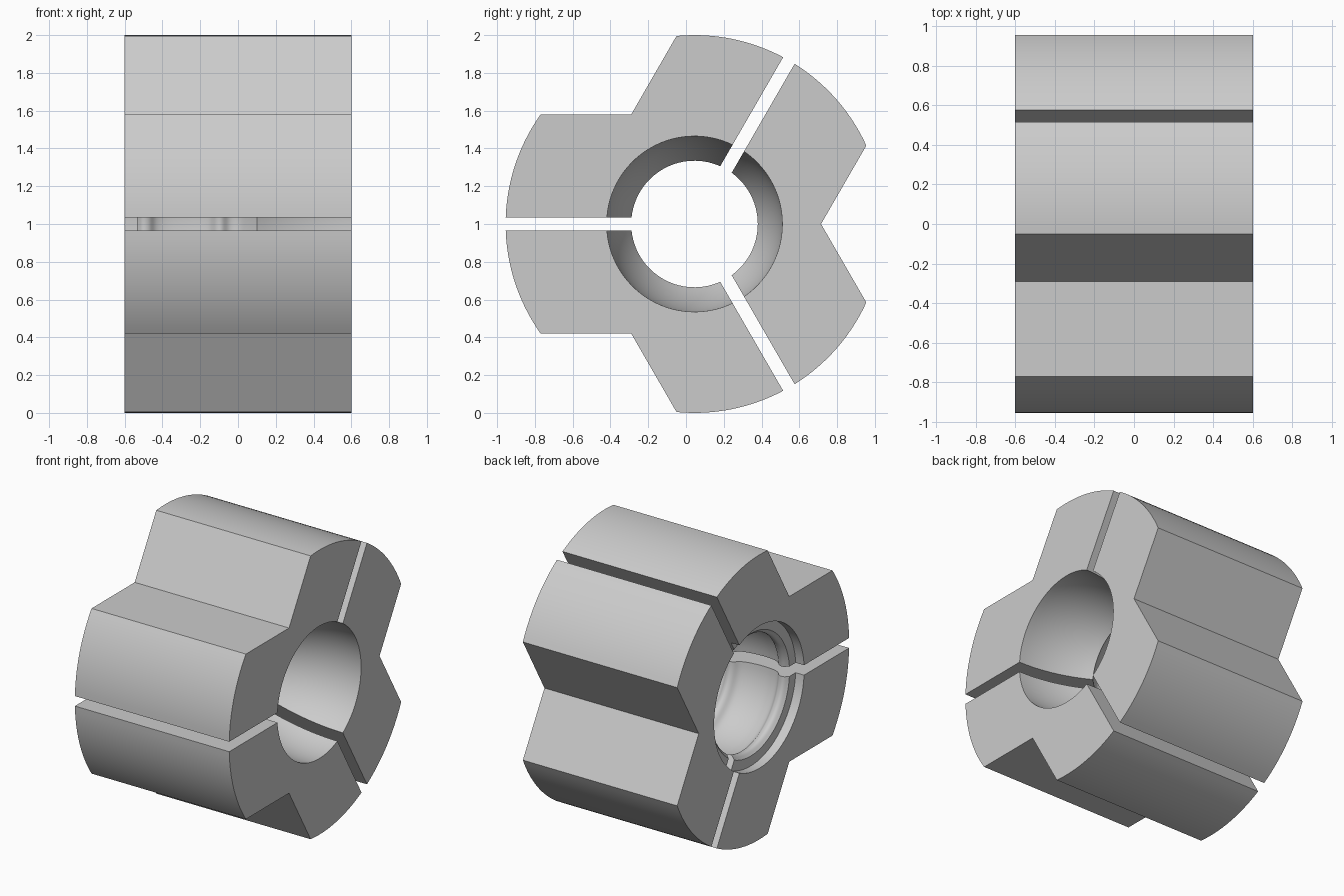
import bpy, bmesh, math
from mathutils import Vector

if "Cube" in bpy.data.objects:
    bpy.data.objects.remove(bpy.data.objects["Cube"])

HALF_LEN = 0.6      # half length along x
R_OUT = 1.0         # outer radius
SLOT = 0.035        # half width of the slots between jaws
NOTCH = 0.67        # distance of the notch bottom from the axis
AXIS_Y, AXIS_Z = 0.045, 1.0

grey = bpy.data.materials.new("plain_grey")
grey.diffuse_color = (0.6, 0.6, 0.6, 1)
grey.use_nodes = True
grey.node_tree.nodes["Principled BSDF"].inputs["Base Color"].default_value = grey.diffuse_color


def smooth_curve(pts, steps=5):
    """Catmull-Rom curve through (x, radius) points."""
    p = [Vector(q) for q in pts]
    p = [2 * p[0] - p[1]] + p + [2 * p[-1] - p[-2]]
    out = []
    for a, b, c, d in zip(p, p[1:], p[2:], p[3:]):
        for i in range(steps):
            t = i / steps
            out.append(0.5 * (2 * b + (c - a) * t + (2 * a - 5 * b + 4 * c - d) * t * t
                              + (3 * b - a - 3 * c + d) * t ** 3))
    return [tuple(v) for v in out] + [tuple(p[-2])]


# Bore profile: counterbore, two rounded ridges, throat, flared mouth
ridges = smooth_curve([(-0.535, 0.43), (-0.505, 0.405), (-0.47, 0.41), (-0.43, 0.445),
                       (-0.36, 0.462), (-0.25, 0.46), (-0.16, 0.44), (-0.115, 0.405),
                       (-0.085, 0.4), (-0.045, 0.425), (0.0, 0.422), (0.05, 0.385),
                       (0.1, 0.335)])
R_FLARE = 1.03
flare = []
for i in range(1, 13):
    x = 0.1 + 0.5 * i / 12
    flare.append((x, 0.465 - R_FLARE + math.sqrt(R_FLARE ** 2 - (HALF_LEN - x) ** 2)))
bore = [(-HALF_LEN, 0.5), (-0.535, 0.5)] + ridges + flare


def slot_angle(r):
    return math.radians(60) - math.asin(SLOT / r)


def arc(r, a0, a1, n):
    return [(r * math.cos(a0 + (a1 - a0) * i / n), r * math.sin(a0 + (a1 - a0) * i / n))
            for i in range(n + 1)]


# Outer outline of one jaw: arc, V notch, arc
t = (-NOTCH + math.sqrt(NOTCH ** 2 - 4 * (NOTCH ** 2 - 1))) / 2
corner = math.atan2(t * math.sin(math.pi / 3), NOTCH + t / 2)
upper = arc(R_OUT, corner, slot_angle(R_OUT), 14)
outline = [(u, -v) for u, v in reversed(upper)] + [(NOTCH, 0)] + upper


def make_jaw(name, turn):
    bm = bmesh.new()
    c, s = math.cos(turn), math.sin(turn)

    def vert(x, p):
        return bm.verts.new((x, AXIS_Y + p[0] * c - p[1] * s, AXIS_Z + p[0] * s + p[1] * c))

    left = [vert(-HALF_LEN, p) for p in outline]
    right = [vert(HALF_LEN, p) for p in outline]
    rings = [[vert(x, p) for p in arc(r, -slot_angle(r), slot_angle(r), 28)] for x, r in bore]
    # Outer skin and bore
    strips = [(left, right)] + list(zip(rings, rings[1:]))
    for a, b in strips:
        for i in range(len(a) - 1):
            bm.faces.new((a[i], a[i + 1], b[i + 1], b[i]))
    # End faces
    bm.faces.new(left + rings[0][::-1])
    bm.faces.new(right + rings[-1][::-1])
    # Slot walls
    for k in (0, -1):
        bm.faces.new([left[k]] + [ring[k] for ring in rings] + [right[k]])
    bmesh.ops.recalc_face_normals(bm, faces=bm.faces)
    me = bpy.data.meshes.new(name)
    bm.to_mesh(me)
    bm.free()
    me.materials.append(grey)
    ob = bpy.data.objects.new(name, me)
    bpy.context.collection.objects.link(ob)
    bpy.ops.object.select_all(action='DESELECT')
    ob.select_set(True)
    bpy.context.view_layer.objects.active = ob
    bpy.ops.object.shade_smooth_by_angle(angle=math.radians(25))


for name, deg in (("back_jaw", 0), ("upper_jaw", 120), ("lower_jaw", 240)):
    make_jaw(name, math.radians(deg))
